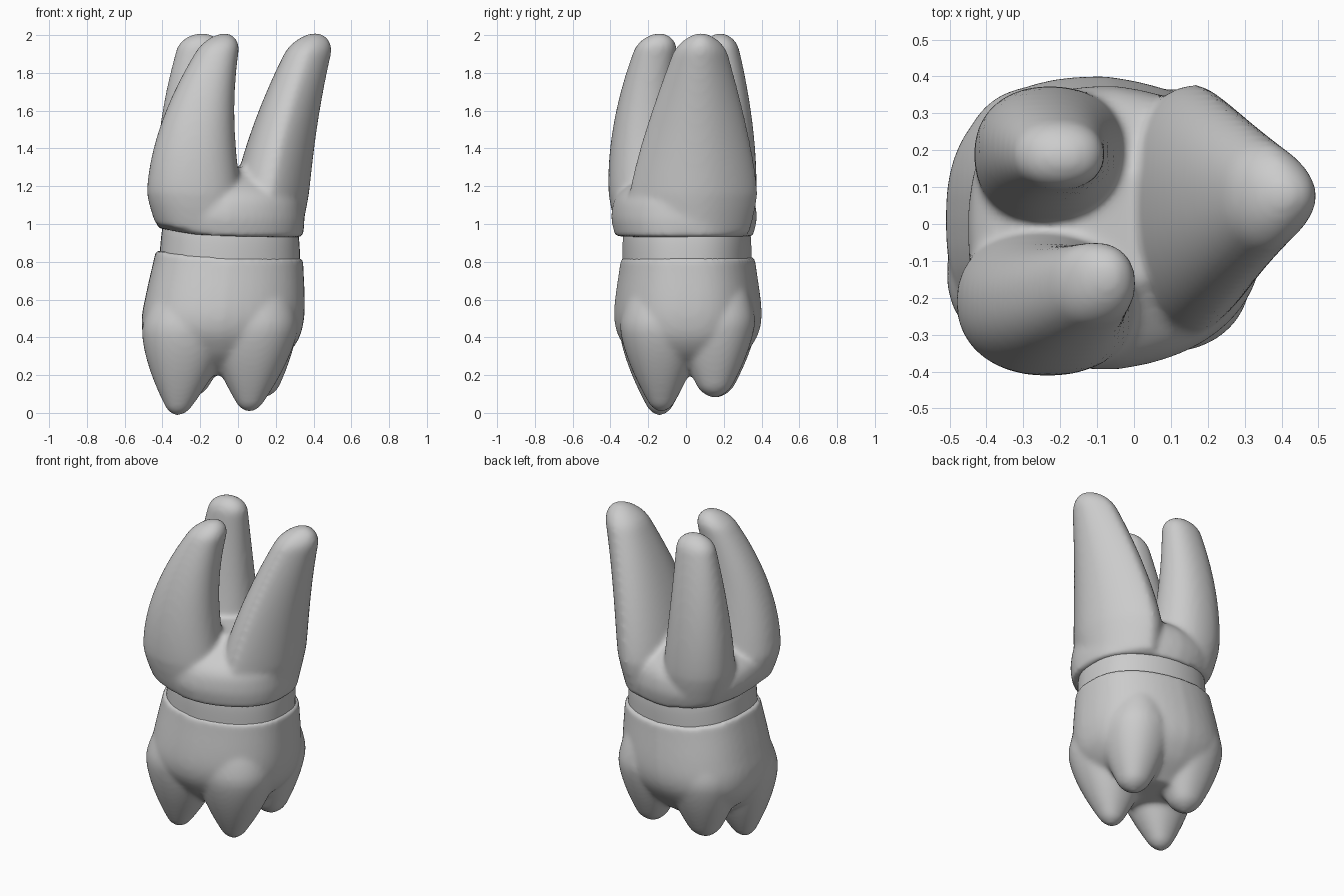
import bpy, bmesh, math
from mathutils import Vector

cube = bpy.data.objects.get("Cube")
if cube:
    bpy.data.objects.remove(cube, do_unlink=True)

SIDES = 48
STEPS = 24

grey = bpy.data.materials.new("tooth grey")
grey.use_nodes = True
grey.diffuse_color = (0.6, 0.6, 0.6, 1)
grey.node_tree.nodes["Principled BSDF"].inputs["Base Color"].default_value = grey.diffuse_color


def gum_lift(x, z):
    """Raise the neck lines towards the -x side."""
    return 0.3 * min(x, 0) ** 2 * max(0, 1 - abs(z - 0.9) / 0.3)


def oval(bm, center, rx, ry, square, taper):
    """One ring of vertices; square < 1 is boxier, taper narrows the +x side."""
    loop = []
    for k in range(SIDES):
        angle = math.tau * k / SIDES
        c, s = math.cos(angle), math.sin(angle)
        u = math.copysign(abs(c) ** square, c)
        v = math.copysign(abs(s) ** square, s) * (1 - taper * max(u, 0))
        x, y = center.x + rx * u, center.y + ry * v
        loop.append(bm.verts.new((x, y, center.z + gum_lift(x, center.z))))
    return loop


def skin(bm, loops):
    """Bridge consecutive rings and cap both ends."""
    for low, high in zip(loops, loops[1:]):
        for k in range(SIDES):
            n = (k + 1) % SIDES
            bm.faces.new((low[k], low[n], high[n], high[k]))
    bm.faces.new(loops[0])
    bm.faces.new(loops[-1])


def barrel(bm, cy, rings):
    """Boxy body through rings of (z, centre x, half width, half depth), smoothly eased."""
    pts = [Vector(r) for r in rings]
    pts = [2 * pts[0] - pts[1]] + pts + [2 * pts[-1] - pts[-2]]
    path = []
    for a, b, c, d in zip(pts, pts[1:], pts[2:], pts[3:]):
        for i in range(STEPS):
            t = i / STEPS
            path.append(b + (c - a) * (t / 2) + (a * 2 - b * 5 + c * 4 - d) * (t * t / 2)
                        + (b * 3 - a - c * 3 + d) * (t ** 3 / 2))
    path.append(pts[-2])
    skin(bm, [oval(bm, Vector((cx, cy, z)), rx, ry, 0.8, 0.15) for z, cx, rx, ry in path])


def prong(bm, base, tip, size, tip_size, peak, power, bow=(0, 0), taper=0):
    """Bowed horn, widest at the peak fraction of its length, with a rounded end."""
    base, tip = Vector(base), Vector(tip)
    bend = Vector((*bow, 0))
    dome = min(tip_size) / abs(tip.z - base.z)
    loops = []
    for i in range(STEPS + 1):
        t = math.sin(math.pi / 2 * i / STEPS)
        center = base.lerp(tip, t) + bend * (4 * t * (1 - t))
        fade = abs((t - peak) / (1 - peak)) ** power
        cap = max(0, (t - 1 + dome) / dome)
        end = math.sqrt(max(0.05, 1 - cap * cap))
        rx, ry = (end * (b + (e - b) * fade) for b, e in zip(size, tip_size))
        loops.append(oval(bm, center, rx, ry, 0.92, taper))
    skin(bm, loops)


def cusp(bm, base, tip, size, tip_radius):
    prong(bm, (*base, 0.7), tip, size, (tip_radius, tip_radius), 0.35, 1.5)


def root(bm, base, tip, size, tip_size, bow, taper=0):
    prong(bm, (*base, 0.95), tip, size, tip_size, 0.19, 1.3, bow, taper)


def finish(name, bm, blend):
    """Make the object; blend fuses its shells into one soft skin."""
    bmesh.ops.recalc_face_normals(bm, faces=bm.faces)
    mesh = bpy.data.meshes.new(name)
    bm.to_mesh(mesh)
    bm.free()
    mesh.materials.append(grey)
    obj = bpy.data.objects.new(name, mesh)
    bpy.context.collection.objects.link(obj)
    for poly in mesh.polygons:
        poly.use_smooth = True
    if blend:
        remesh = obj.modifiers.new("fuse", 'REMESH')
        remesh.mode = 'VOXEL'
        remesh.voxel_size = 0.014
        remesh.use_smooth_shade = True
        soft = obj.modifiers.new("soften", 'SMOOTH')
        soft.factor = 0.5
        soft.iterations = blend


# Crown: rounded body with four cusps underneath, two long in front and two short behind
crown = bmesh.new()
barrel(crown, 0.01, [(0.82, -0.045, 0.39, 0.355), (0.5, -0.08, 0.43, 0.39),
                     (0.33, -0.09, 0.37, 0.32), (0.2, -0.1, 0.2, 0.18)])
cusp(crown, (-0.24, -0.13), (-0.32, -0.14, -0.015), (0.24, 0.22), 0.04)
cusp(crown, (0.09, -0.13), (0.06, -0.13, 0.005), (0.24, 0.22), 0.04)
cusp(crown, (0.11, 0.16), (0.13, 0.15, 0.08), (0.2, 0.21), 0.06)
cusp(crown, (-0.24, 0.17), (-0.25, 0.16, 0.08), (0.22, 0.21), 0.06)
finish("crown", crown, 12)

# Neck: narrow band between crown and roots
neck = bmesh.new()
barrel(neck, 0.005, [(0.76, -0.045, 0.375, 0.34), (0.9, -0.04, 0.365, 0.34), (1, -0.04, 0.35, 0.33)])
finish("neck", neck, 0)

# Roots: shared trunk that splits into a front, a back and a wide side prong
roots = bmesh.new()
barrel(roots, -0.01, [(0.93, -0.04, 0.385, 0.365), (1.05, -0.05, 0.4, 0.385),
                      (1.17, -0.04, 0.35, 0.34), (1.3, -0.02, 0.12, 0.15)])
root(roots, (-0.21, -0.18), (-0.07, -0.14, 2.01), (0.25, 0.2), (0.09, 0.1), (-0.08, -0.06))
root(roots, (-0.2, 0.16), (-0.19, 0.18, 2.01), (0.21, 0.19), (0.11, 0.08), (-0.04, 0.03))
root(roots, (0.15, 0.03), (0.41, 0.08, 2.01), (0.2, 0.34), (0.11, 0.11), (-0.04, 0), 0.3)
finish("roots", roots, 14)
